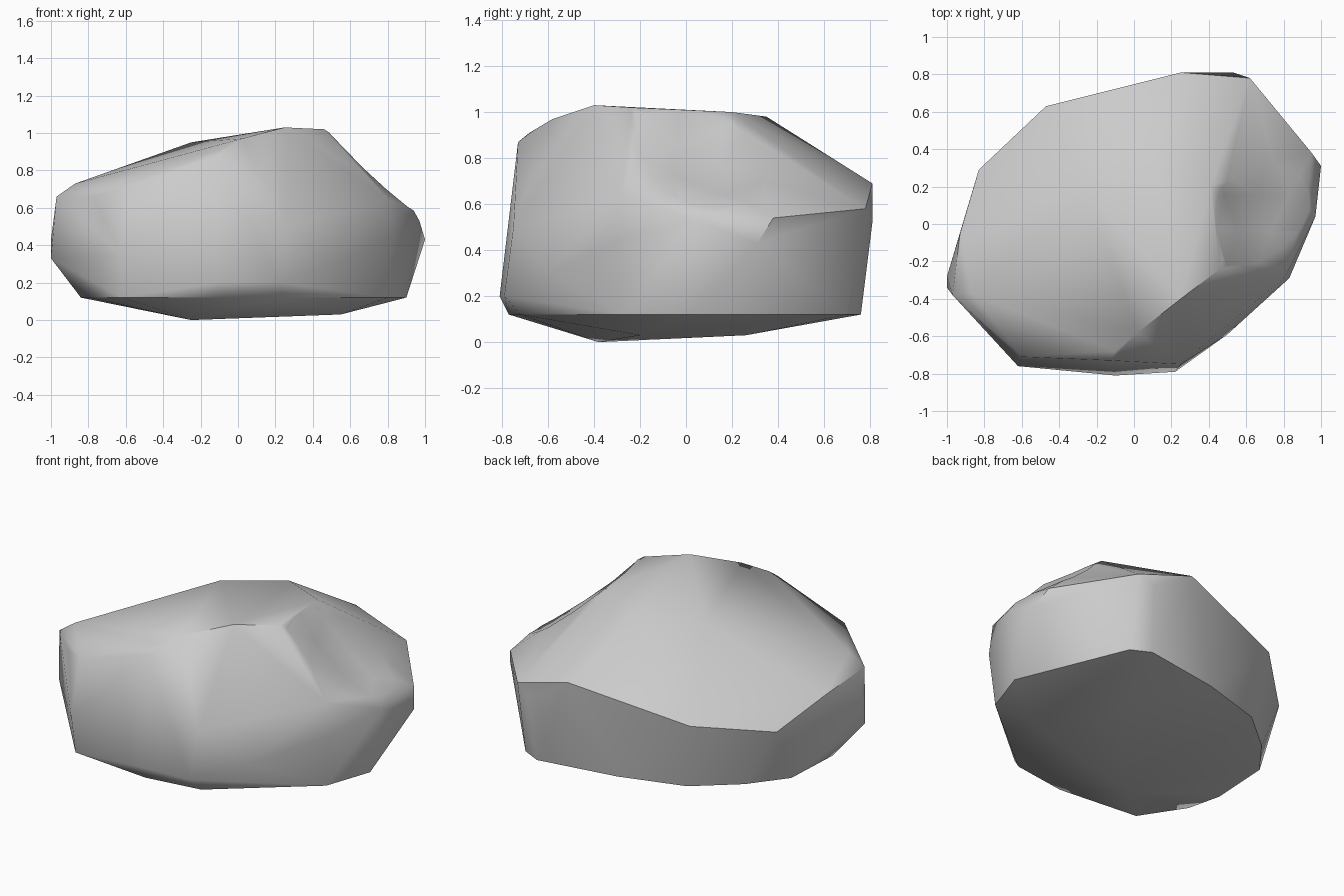
import bpy
import bmesh
from mathutils import Vector
from math import radians

# Remove the default object
default_cube = bpy.data.objects.get("Cube")
if default_cube:
    bpy.data.objects.remove(default_cube, do_unlink=True)


def make_material(name, color):
    material = bpy.data.materials.new(name)
    material.use_nodes = True
    material.diffuse_color = color
    shader = material.node_tree.nodes["Principled BSDF"]
    shader.inputs["Base Color"].default_value = color
    shader.inputs["Roughness"].default_value = 0.9
    return material


def link_mesh(name, bm):
    mesh = bpy.data.meshes.new(name)
    bm.to_mesh(mesh)
    bm.free()
    obj = bpy.data.objects.new(name, mesh)
    bpy.context.scene.collection.objects.link(obj)
    return obj


# Boulder corners in hundredths of a unit, grouped from top to bottom
crown = [(46, -24, 102), (52, -19, 98), (25, -40, 103), (2, -58, 97),
         (-10, -68, 91), (-12, -73, 87), (41, 20, 100), (11, 35, 98),
         (-25, 18, 95), (-58, -14, 83)]
rim = [(-60, -71, 71), (-77, -57, 66), (-97, -38, 66), (-87, -37, 73),
       (-93, -5, 60), (25, 81, 69), (62, 78, 58)]
shoulder = [(68, -27, 78), (81, -28, 64), (92, 10, 62), (95, 38, 54),
            (97, 4, 53)]
waist = [(100, 31, 43), (83, -29, 45), (50, -59, 30), (25, -75, 50),
         (22, -79, 20), (-10, -81, 20), (-62, -76, 35), (-100, -34, 33),
         (-100, -28, 43), (-83, 29, 47), (-47, 63, 54), (53, 81, 52)]
base = [(-84, -25), (-82, 13), (-65, 35), (-40, 56), (0, 68), (50, 76),
        (62, 70), (90, 2), (80, -27), (25, -72), (-10, -77),
        (-62, -72), (-79, -46)]
underside = [(-25, -38, 0), (55, -20, 3), (30, 26, 3)]

corners = crown + rim + shoulder + waist + underside
corners += [(x, y, 12) for x, y in base]

# Wrap the corners in a faceted shell
bm = bmesh.new()
for corner in corners:
    bm.verts.new(Vector(corner) / 100)
shell = bmesh.ops.convex_hull(bm, input=bm.verts)
unused = {item for key in ("geom_interior", "geom_unused")
          for item in shell[key] if isinstance(item, bmesh.types.BMVert)}
bmesh.ops.delete(bm, geom=list(unused), context="VERTS")
bmesh.ops.recalc_face_normals(bm, faces=bm.faces)
boulder = link_mesh("boulder", bm)

# Scoop a shallow hollow out of the slope beside the crown
slope_middle = Vector((0.67, 0.07, 0.84))
slope_normal = Vector((0.66, 0.06, 0.75)).normalized()
radius, depth = 1.5, 0.065
bm = bmesh.new()
bmesh.ops.create_icosphere(bm, subdivisions=4, radius=radius)
bmesh.ops.translate(bm, verts=bm.verts,
                    vec=slope_middle + slope_normal * (radius - depth))
cutter = link_mesh("hollow_cutter", bm)
cutter.hide_render = True

hollow = boulder.modifiers.new("hollow", "BOOLEAN")
hollow.operation = "DIFFERENCE"
hollow.solver = "EXACT"
hollow.object = cutter

bpy.ops.object.select_all(action="DESELECT")
boulder.select_set(True)
bpy.context.view_layer.objects.active = boulder
bpy.ops.object.modifier_apply(modifier=hollow.name)
bpy.data.objects.remove(cutter, do_unlink=True)

# Stone colour and soft facets with crisp main ridges
boulder.data.materials.clear()
boulder.data.materials.append(make_material("grey stone", (0.6, 0.6, 0.6, 1)))
for face in boulder.data.polygons:
    face.material_index = 0
bpy.ops.object.shade_smooth_by_angle(angle=radians(42))
